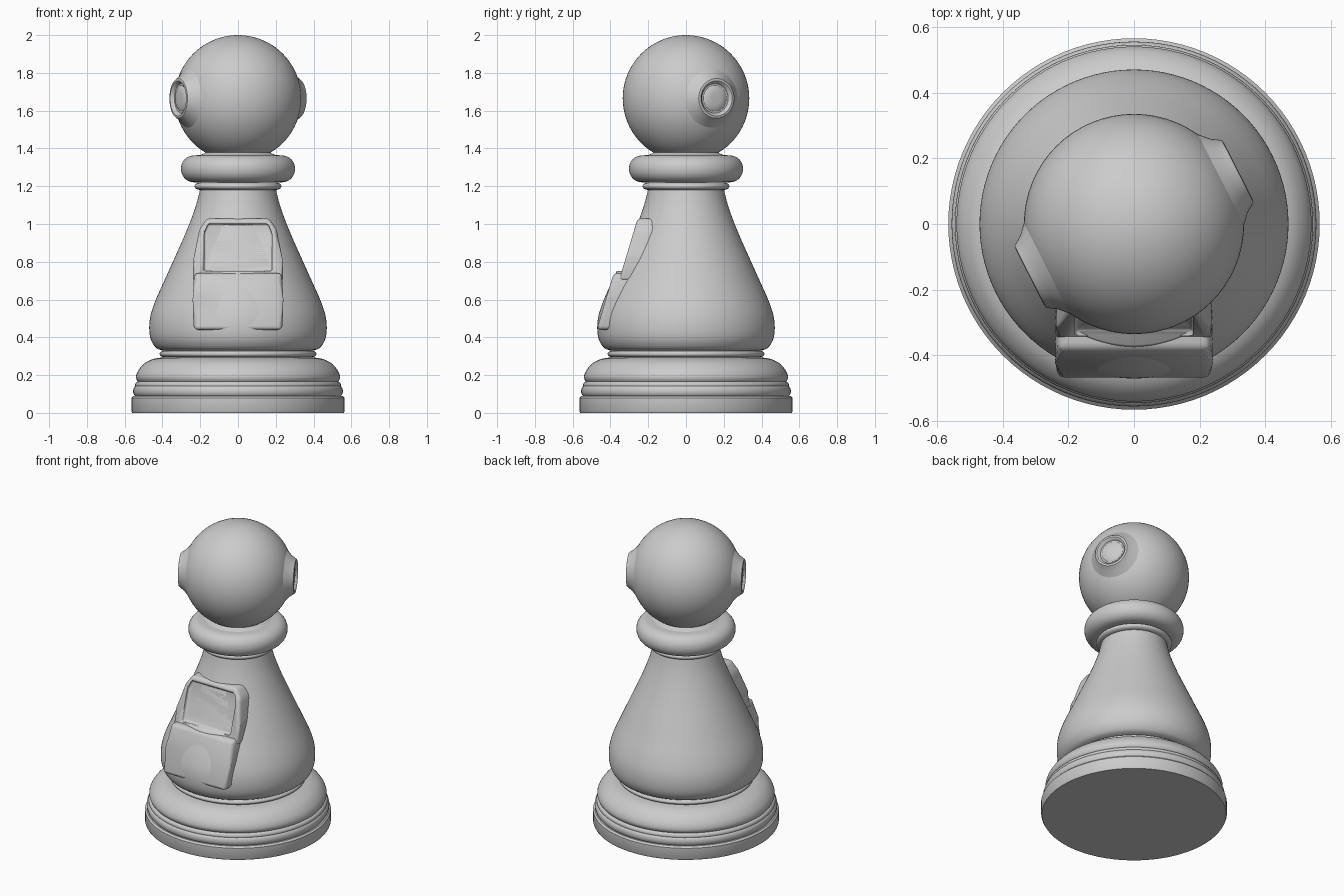
import bpy, bmesh, math
from mathutils import Matrix, Vector

if "Cube" in bpy.data.objects:
    bpy.data.objects.remove(bpy.data.objects["Cube"], do_unlink=True)

stone = bpy.data.materials.new("stone grey")
stone.use_nodes = True
GREY = (0.6, 0.6, 0.6, 1)
stone.diffuse_color = GREY
stone.node_tree.nodes["Principled BSDF"].inputs["Base Color"].default_value = GREY


def add_object(name, bm, angle=35):
    bmesh.ops.recalc_face_normals(bm, faces=bm.faces)
    mesh = bpy.data.meshes.new(name)
    bm.to_mesh(mesh)
    bm.free()
    mesh.materials.append(stone)
    ob = bpy.data.objects.new(name, mesh)
    bpy.context.collection.objects.link(ob)
    bpy.ops.object.select_all(action="DESELECT")
    ob.select_set(True)
    bpy.context.view_layer.objects.active = ob
    bpy.ops.object.shade_smooth_by_angle(angle=math.radians(angle))
    return ob


def smooth_curve(points, steps=5):
    """Catmull-Rom curve through the profile points."""
    pts = [Vector(p) for p in points]
    pts = [pts[0]] + pts + [pts[-1]]
    out = []
    for a, b, c, d in zip(pts, pts[1:], pts[2:], pts[3:]):
        for i in range(steps):
            t = i / steps
            out.append(0.5 * (2 * b + (c - a) * t + (2 * a - 5 * b + 4 * c - d) * t * t
                              + (3 * b - a - 3 * c + d) * t ** 3))
    return out + [pts[-1]]


def lathe(name, profile, segments=96, matrix=Matrix()):
    """Closed solid turned about its z axis from (radius, height) points."""
    bm = bmesh.new()
    rings = [[bm.verts.new((r * math.cos(k * math.tau / segments),
                            r * math.sin(k * math.tau / segments), z))
              for k in range(segments)] for r, z in profile]
    for low, high in zip(rings, rings[1:]):
        for k in range(segments):
            n = (k + 1) % segments
            bm.faces.new((low[k], low[n], high[n], high[k]))
    bm.faces.new(rings[0][::-1])
    bm.faces.new(rings[-1])
    bm.transform(matrix)
    return add_object(name, bm)


def bead(name, radius, z, half_height, inner):
    """Rounded ring moulding."""
    arc = [math.pi * (i / 16 - 0.5) for i in range(17)]
    return lathe(name, [(inner + (radius - inner) * math.cos(a) ** 0.8 if abs(math.cos(a)) > 1e-6 else inner,
                         z + half_height * math.sin(a)) for a in arc])


def panel(name, half_outline, front, back, bevel):
    """Mirrored (x, z) outline extruded between two sloping planes y = a + b * z."""
    outline = half_outline + [(-x, z) for x, z in reversed(half_outline)]
    bm = bmesh.new()
    f, b = [[bm.verts.new((x, p[0] + p[1] * z, z)) for x, z in outline] for p in (front, back)]
    bm.faces.new(f)
    bm.faces.new(b[::-1])
    for i in range(len(f)):
        j = (i + 1) % len(f)
        bm.faces.new((f[i], b[i], b[j], f[j]))
    bmesh.ops.bevel(bm, geom=bm.edges[:], offset=bevel, segments=3, profile=0.5, affect="EDGES")
    return add_object(name, bm, 50)


# Stepped base
lathe("base_plinth", [(0.56, 0), (0.565, 0.01), (0.565, 0.08), (0.555, 0.09), (0.5, 0.09)])
bead("base_lower_step", 0.555, 0.115, 0.03, 0.53)
bead("base_upper_step", 0.545, 0.147, 0.02, 0.52)
lathe("base_cushion", smooth_curve([(0.51, 0.15), (0.53, 0.165), (0.54, 0.19), (0.528, 0.225),
                                    (0.495, 0.262), (0.45, 0.285), (0.405, 0.293)]))
lathe("base_neck", [(0.395, 0.28), (0.395, 0.35)])
bead("base_ring", 0.415, 0.312, 0.018, 0.38)

# Bell-shaped body
body = lathe("body", smooth_curve([(0.4, 0.33), (0.435, 0.345), (0.462, 0.39), (0.47, 0.45), (0.462, 0.52),
                                   (0.435, 0.6), (0.39, 0.7), (0.345, 0.8), (0.3, 0.9), (0.258, 1.0),
                                   (0.222, 1.1), (0.2, 1.19), (0.198, 1.23)]))

# Collar and neck
bead("neck_ring", 0.23, 1.2, 0.02, 0.19)
bead("collar", 0.302, 1.292, 0.072, 0.22)
lathe("neck", smooth_curve([(0.24, 1.35), (0.2, 1.365), (0.172, 1.38), (0.19, 1.4), (0.2, 1.42)]))

# Head
CENTRE = Vector((0, 0, 1.665))
bm = bmesh.new()
bmesh.ops.create_uvsphere(bm, u_segments=64, v_segments=40, radius=0.335,
                          matrix=Matrix.Translation(CENTRE))
add_object("head", bm)

# Round ear caps on opposite sides of the head
cap = [(0.18, 0.265), (0.152, 0.3), (0.125, 0.325), (0.112, 0.345), (0.105, 0.354), (0.093, 0.356),
       (0.084, 0.35), (0.078, 0.338), (0.068, 0.338), (0.06, 0.344), (0.03, 0.347)]
for name, turn in (("left_ear_cap", 27), ("right_ear_cap", 207)):
    matrix = (Matrix.Translation(CENTRE) @ Matrix.Rotation(math.radians(turn), 4, "Z")
              @ Matrix.Rotation(math.pi / 2, 4, "Y"))
    lathe(name, cap, 48, matrix)

# Chest: framed recessed screen above a flat lower plate
frame = panel("screen_frame", [(0.24, 0.7), (0.235, 0.82), (0.205, 0.97), (0.165, 1.03)],
              (-0.565, 0.3), (-0.1, 0), 0.018)
plate = panel("chest_plate", [(0.235, 0.44), (0.24, 0.6), (0.232, 0.74)],
              (-0.605, 0.3), (-0.2, 0), 0.022)
cutter = panel("screen_cutter", [(0.18, 0.75), (0.18, 0.95), (0.16, 1.0)],
               (-0.8, 0), (-0.54, 0.295), 0.012)
cutter.hide_render = True
cutter.hide_viewport = True
for ob in (body, frame, plate):
    cut = ob.modifiers.new("screen recess", "BOOLEAN")
    cut.operation = "DIFFERENCE"
    cut.solver = "EXACT"
    cut.object = cutter
